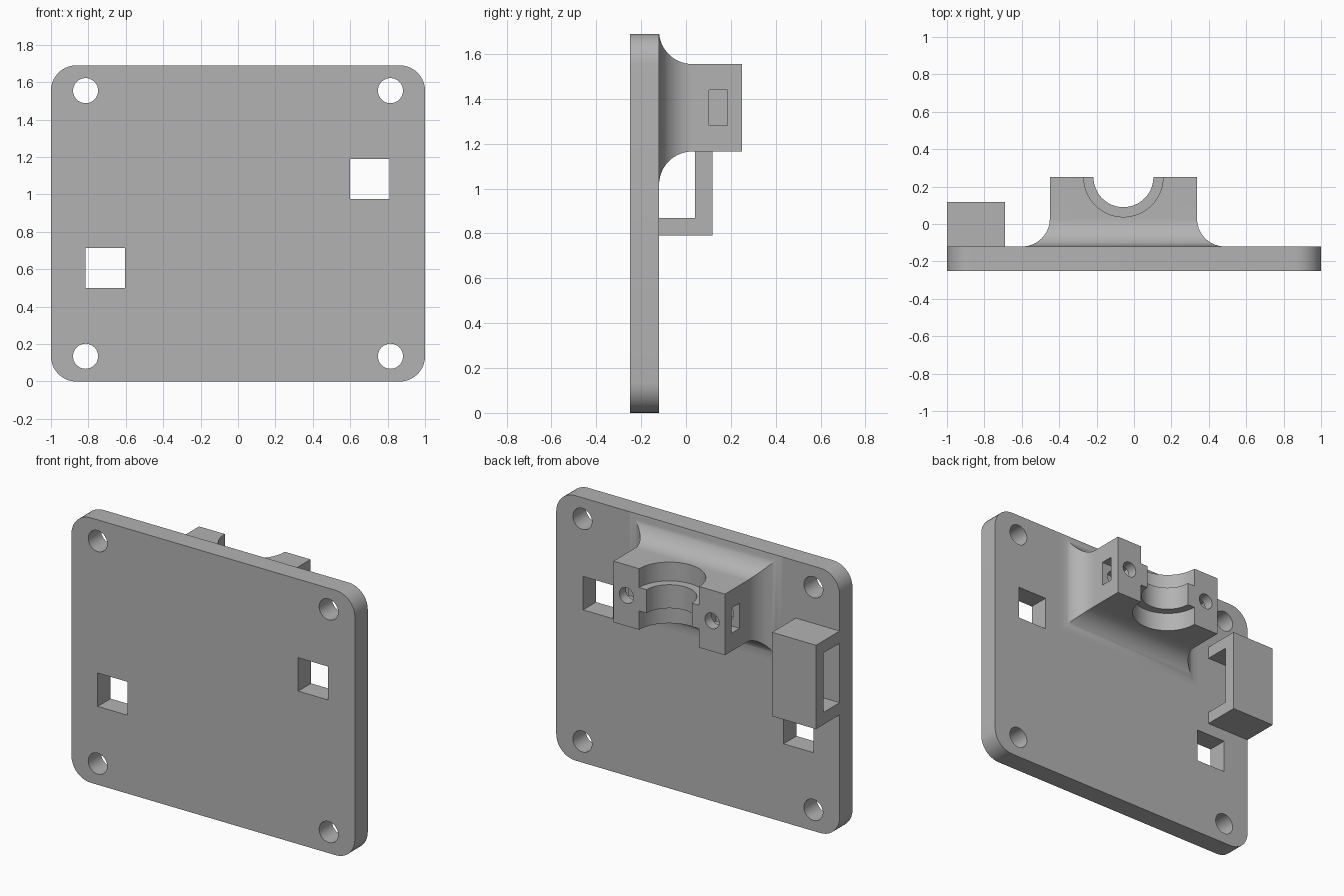
import bpy
import bmesh
from math import sin, cos, pi, radians
from mathutils import Matrix, Vector

old = bpy.data.objects.get("Cube")
if old:
    bpy.data.objects.remove(old, do_unlink=True)

GREY = (0.45, 0.45, 0.45, 1)
mat = bpy.data.materials.new("plain grey")
mat.use_nodes = True
mat.diffuse_color = GREY
mat.node_tree.nodes["Principled BSDF"].inputs["Base Color"].default_value = GREY

FRONT, FACE, BACK = -0.25, -0.12, 0.25      # plate front, plate back, block back
WIDTH, HEIGHT = 1.0, 1.69


def finish(bm, name):
    bmesh.ops.recalc_face_normals(bm, faces=bm.faces)
    mesh = bpy.data.meshes.new(name)
    bm.to_mesh(mesh)
    bm.free()
    mesh.materials.append(mat)
    ob = bpy.data.objects.new(name, mesh)
    bpy.context.collection.objects.link(ob)
    return ob


def box(name, x, y, z):
    bm = bmesh.new()
    size = Vector((x[1] - x[0], y[1] - y[0], z[1] - z[0]))
    mid = Vector((sum(x), sum(y), sum(z))) / 2
    bmesh.ops.create_cube(bm, size=1, matrix=Matrix.Translation(mid) @ Matrix.Diagonal(size.to_4d()))
    return finish(bm, name)


def cylinder(name, mid, radius, depth, along_y=False, sides=48):
    bm = bmesh.new()
    turn = Matrix.Rotation(pi / 2 if along_y else 0, 4, 'X')
    bmesh.ops.create_cone(bm, cap_ends=True, segments=sides, radius1=radius, radius2=radius,
                          depth=depth, matrix=Matrix.Translation(mid) @ turn)
    return finish(bm, name)


def activate(ob):
    bpy.ops.object.select_all(action='DESELECT')
    ob.select_set(True)
    bpy.context.view_layer.objects.active = ob


def cut(ob, cutters):
    activate(ob)
    for c in cutters:
        c.hide_render = True
        mod = ob.modifiers.new("cut", 'BOOLEAN')
        mod.operation = 'DIFFERENCE'
        mod.solver = 'EXACT'
        mod.object = c
        bpy.ops.object.modifier_apply(modifier=mod.name)
        bpy.data.objects.remove(c, do_unlink=True)
    bpy.ops.object.shade_smooth_by_angle(angle=radians(30))


# Mounting plate with rounded corners
plate = box("mounting_plate", (-WIDTH, WIDTH), (FRONT, FACE), (0, HEIGHT))
bm = bmesh.new()
bm.from_mesh(plate.data)
corners = [e for e in bm.edges if abs(e.verts[0].co.y - e.verts[1].co.y) > 0.1]
bmesh.ops.bevel(bm, geom=corners, offset=0.135, segments=10, profile=0.5, affect='EDGES')
bm.to_mesh(plate.data)
bm.free()

# Corner screw holes and two square windows
holes = [cylinder("screw_cutter", (x, -0.18, z), 0.067, 0.4, True)
         for x in (-0.815, 0.815) for z in (0.135, 1.555)]
holes += [box("window_cutter", (x, x + 0.21), (-0.4, 0), (z, z + 0.213))
          for x, z in ((0.6, 0.976), (-0.815, 0.5))]
cut(plate, holes)

# Bearing block, flaring out in a concave curve to the plate
X0, X1, Z0, Z1 = -0.45, 0.337, 1.165, 1.555
MID_X, MID_Z, FLARE = (X0 + X1) / 2, (Z0 + Z1) / 2, 0.148
STEPS = 14
sections = []
for i in range(STEPS + 1):
    t = i / STEPS * pi / 2
    sections.append((FLARE * (1 - sin(t)), FACE + FLARE * (1 - cos(t))))
sections.append((0, BACK))
bm = bmesh.new()
rings = []
for grow, y in sections:
    top = min(Z1 + grow, HEIGHT)
    outline = ((X0 - grow, Z0 - grow), (X1 + grow, Z0 - grow), (X1 + grow, top), (X0 - grow, top))
    rings.append([bm.verts.new((x, y, z)) for x, z in outline])
for a, b in zip(rings, rings[1:]):
    for k in range(4):
        n = (k + 1) % 4
        bm.faces.new((a[k], a[n], b[n], b[k]))
bm.faces.new(rings[0])
bm.faces.new(rings[-1])
block = finish(bm, "bearing_block")

# Stepped half-round seat, wide at the top and bottom
cuts = [cylinder("bore_cutter", (MID_X, BACK, MID_Z), 0.16, 1, sides=64)]
for side in (-1, 1):
    cuts.append(cylinder("seat_cutter", (MID_X, BACK, MID_Z + side * 0.275), 0.212, 0.4, sides=64))
# Clamp screw holes and the nut slots that cross them
for side in (-1, 1):
    x = MID_X + side * 0.302
    cuts.append(cylinder("clamp_cutter", (x, 0.2, MID_Z), 0.05, 0.3, True, 32))
    ends = sorted((MID_X + side * 0.225, MID_X + side * 0.5))
    cuts.append(box("nut_cutter", ends, (0.102, 0.184), (MID_Z - 0.08, MID_Z + 0.08)))
cut(block, cuts)

# Strap bracket, open through its sides
bracket = box("strap_bracket", (-WIDTH, -0.69), (FACE, 0.118), (0.79, 1.325))
cut(bracket, [box("strap_cutter", (-1.2, -0.5), (-0.3, 0.04), (0.868, 1.247))])
